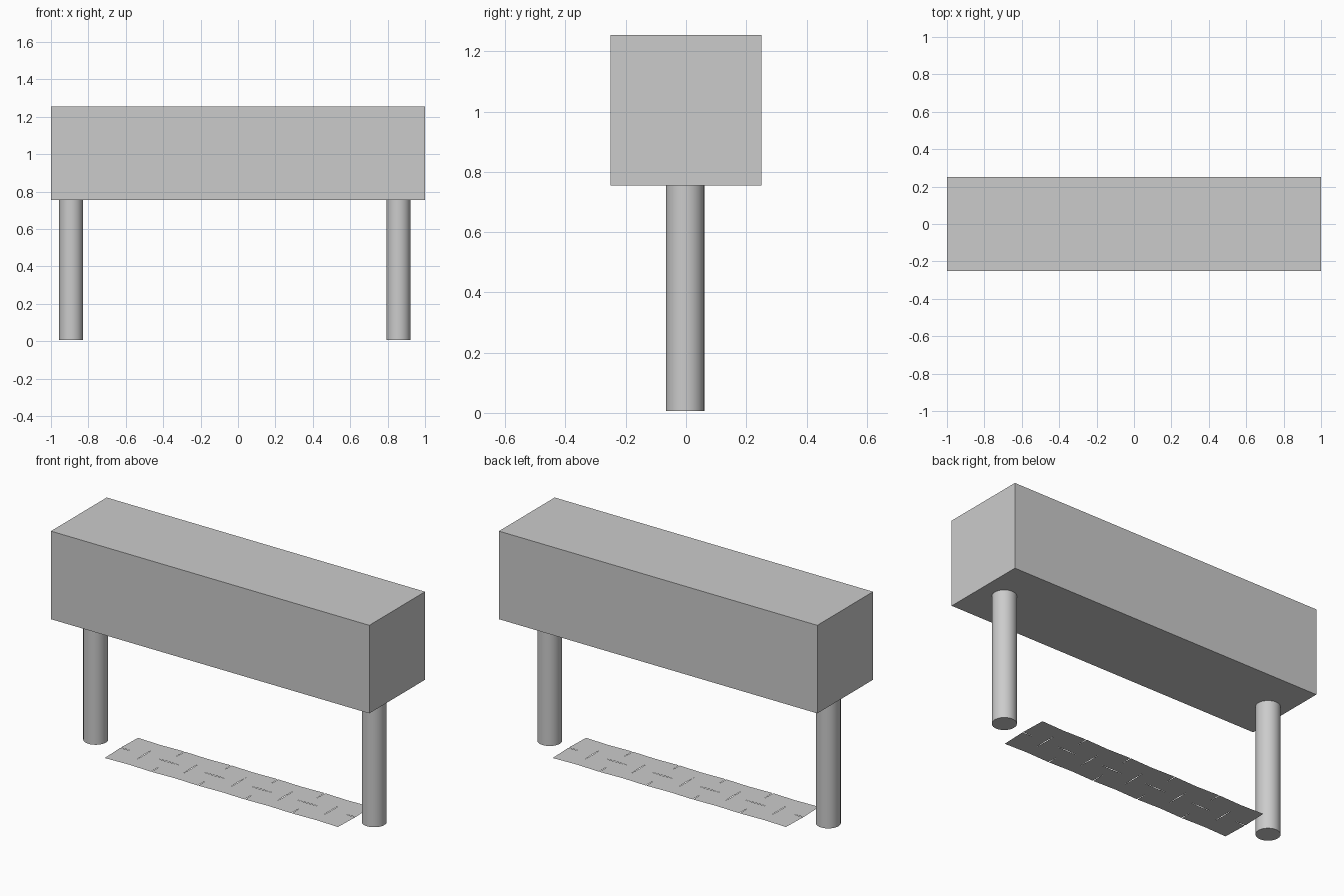
import bpy
import math

cube = bpy.data.objects.get("Cube")
if cube:
    bpy.data.objects.remove(cube, do_unlink=True)

# One plain grey for everything
grey = bpy.data.materials.new("plain grey")
grey.use_nodes = True
colour = (0.6, 0.6, 0.6, 1)
grey.diffuse_color = colour
grey.node_tree.nodes["Principled BSDF"].inputs["Base Color"].default_value = colour

BEAM_BOTTOM, BEAM_SIDE = 0.755, 0.5
LEG_BOTTOM, LEG_RADIUS = 0.006, 0.064
TILE, COLUMNS = 0.147, 10


def finish(name):
    obj = bpy.context.object
    obj.name = name
    obj.data.materials.append(grey)
    return obj


# Long box on top
bpy.ops.mesh.primitive_cube_add(size=1, location=(0, 0, BEAM_BOTTOM + BEAM_SIDE / 2))
beam = finish("top_box")
beam.scale = (2, BEAM_SIDE, BEAM_SIDE)

# Round legs, one near each end
for name, x in (("right_leg", -0.892), ("left_leg", 0.858)):
    bpy.ops.mesh.primitive_cylinder_add(
        vertices=32, radius=LEG_RADIUS, depth=BEAM_BOTTOM - LEG_BOTTOM,
        location=(x, -0.003, (BEAM_BOTTOM + LEG_BOTTOM) / 2))
    finish(name)
    bpy.ops.object.shade_smooth_by_angle(angle=math.radians(40))

# Two rows of flat paving tiles, turned slightly one way and the other
for row, side in enumerate(("front", "back")):
    for col in range(COLUMNS):
        x = (col - (COLUMNS - 1) / 2) * TILE
        y = (row - 0.5) * TILE
        turn = math.radians(2) * (-1) ** (row + col)
        bpy.ops.mesh.primitive_plane_add(size=TILE, location=(x, y, 0), rotation=(0, 0, turn))
        finish(f"{side}_tile_{col + 1}")
